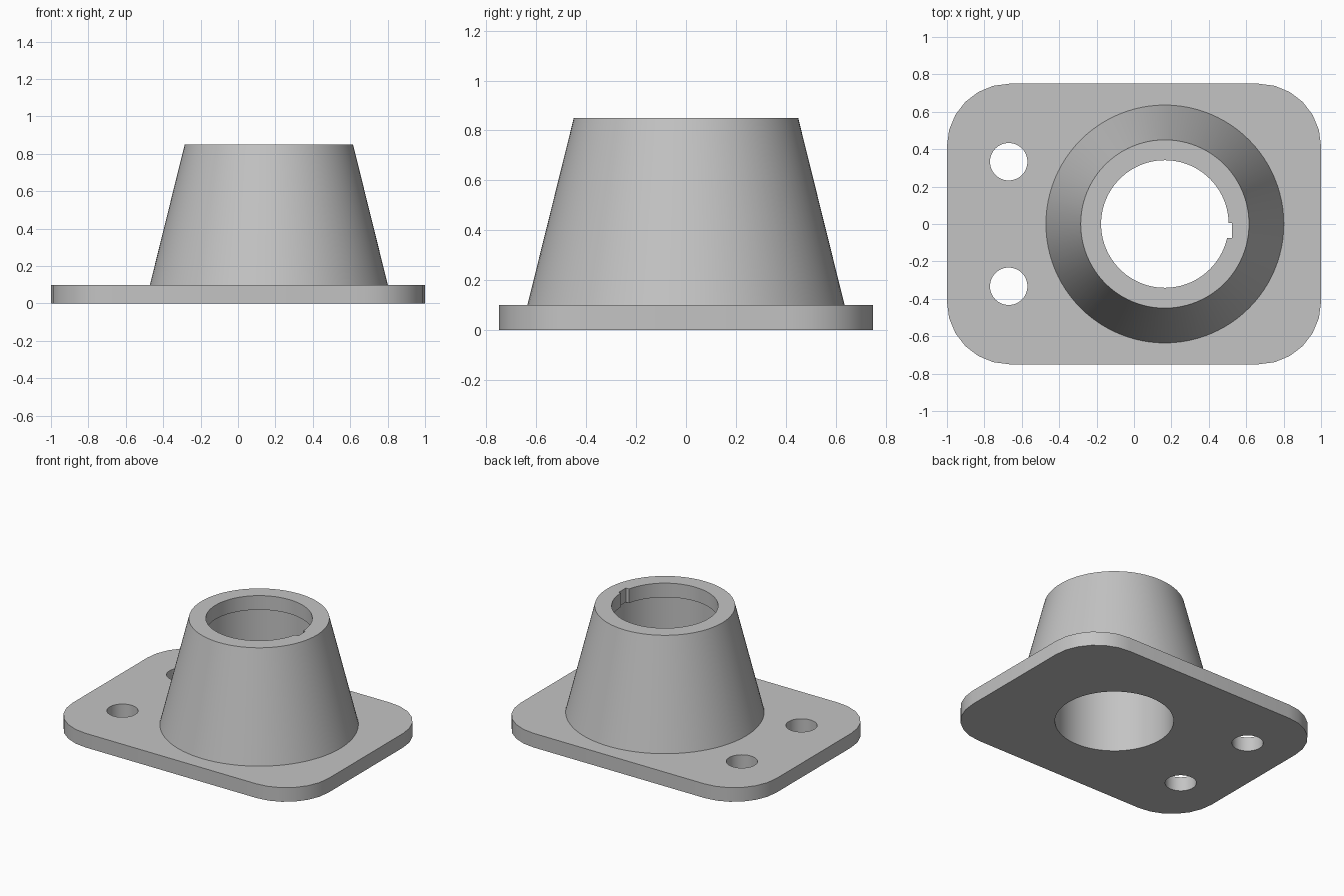
import bpy, bmesh, math
from mathutils import Vector

cube = bpy.data.objects.get("Cube")
if cube:
    bpy.data.objects.remove(cube)

HUB_X = 0.165
PLATE_TOP, HUB_TOP, LIP = 0.1, 0.85, 0.1
CORNER = 1 / 3

# One plain grey metal
grey = bpy.data.materials.new("grey_metal")
grey.use_nodes = True
colour = (0.55, 0.55, 0.55, 1)
grey.diffuse_color = colour
grey.node_tree.nodes["Principled BSDF"].inputs["Base Color"].default_value = colour


def finish(bm, name):
    bmesh.ops.recalc_face_normals(bm, faces=bm.faces)
    mesh = bpy.data.meshes.new(name)
    bm.to_mesh(mesh)
    bm.free()
    mesh.materials.append(grey)
    obj = bpy.data.objects.new(name, mesh)
    bpy.context.collection.objects.link(obj)
    return obj


def extrude(name, outline, z0, z1):
    bm = bmesh.new()
    face = bm.faces.new([bm.verts.new((x, y, z0)) for x, y in outline])
    top = bmesh.ops.extrude_face_region(bm, geom=[face])["geom"]
    verts = [v for v in top if isinstance(v, bmesh.types.BMVert)]
    bmesh.ops.translate(bm, verts=verts, vec=(0, 0, z1 - z0))
    return finish(bm, name)


def cone(name, x, y, r0, r1, z0, z1, sides=96):
    bm = bmesh.new()
    bmesh.ops.create_cone(bm, cap_ends=True, segments=sides, radius1=r0,
                          radius2=r1, depth=z1 - z0)
    bmesh.ops.translate(bm, verts=bm.verts, vec=(x, y, (z0 + z1) / 2))
    return finish(bm, name)


def combine(target, tool, operation):
    tool.hide_render = True
    mod = target.modifiers.new(tool.name, "BOOLEAN")
    mod.operation, mod.object, mod.solver = operation, tool, "EXACT"
    bpy.context.view_layer.objects.active = target
    bpy.ops.object.modifier_apply(modifier=mod.name)
    bpy.data.objects.remove(tool)


# Base plate with rounded corners
outline = []
for i, (sx, sy) in enumerate([(1, 1), (-1, 1), (-1, -1), (1, -1)]):
    for k in range(7):
        a = math.radians(90 * i + 15 * k)
        outline.append((sx * (1 - CORNER) + CORNER * math.cos(a),
                        sy * (0.75 - CORNER) + CORNER * math.sin(a)))
body = extrude("flanged_hub", outline, 0, PLATE_TOP)

# Tapered hub, its foot sunk into the plate along the same slope
slope = (0.636 - 0.45) / (HUB_TOP - PLATE_TOP)
sink = PLATE_TOP / 2
combine(body, cone("hub", HUB_X, 0, 0.636 + slope * sink, 0.45,
                   PLATE_TOP - sink, HUB_TOP), "UNION")

# Wide bore from below, narrower opening through the top lip
combine(body, cone("bore", HUB_X, 0, 0.38, 0.38, -0.1, HUB_TOP - LIP), "DIFFERENCE")
combine(body, cone("lip_opening", HUB_X, 0, 0.341, 0.341, 0.5, 1), "DIFFERENCE")

# Key notch in the lip
key = [(0.4, -0.075), (0.523, -0.075), (0.523, 0.005), (0.4, 0.005)]
combine(body, extrude("key_notch", key, 0.6, 1), "DIFFERENCE")

# Pair of bolt holes
for side in (-1, 1):
    combine(body, cone("bolt_hole", -0.67, side * 0.333, 0.1, 0.1, -0.1, 0.3, 48),
            "DIFFERENCE")

bpy.ops.object.select_all(action="DESELECT")
body.select_set(True)
bpy.context.view_layer.objects.active = body
bpy.ops.object.shade_smooth_by_angle(angle=math.radians(30))
